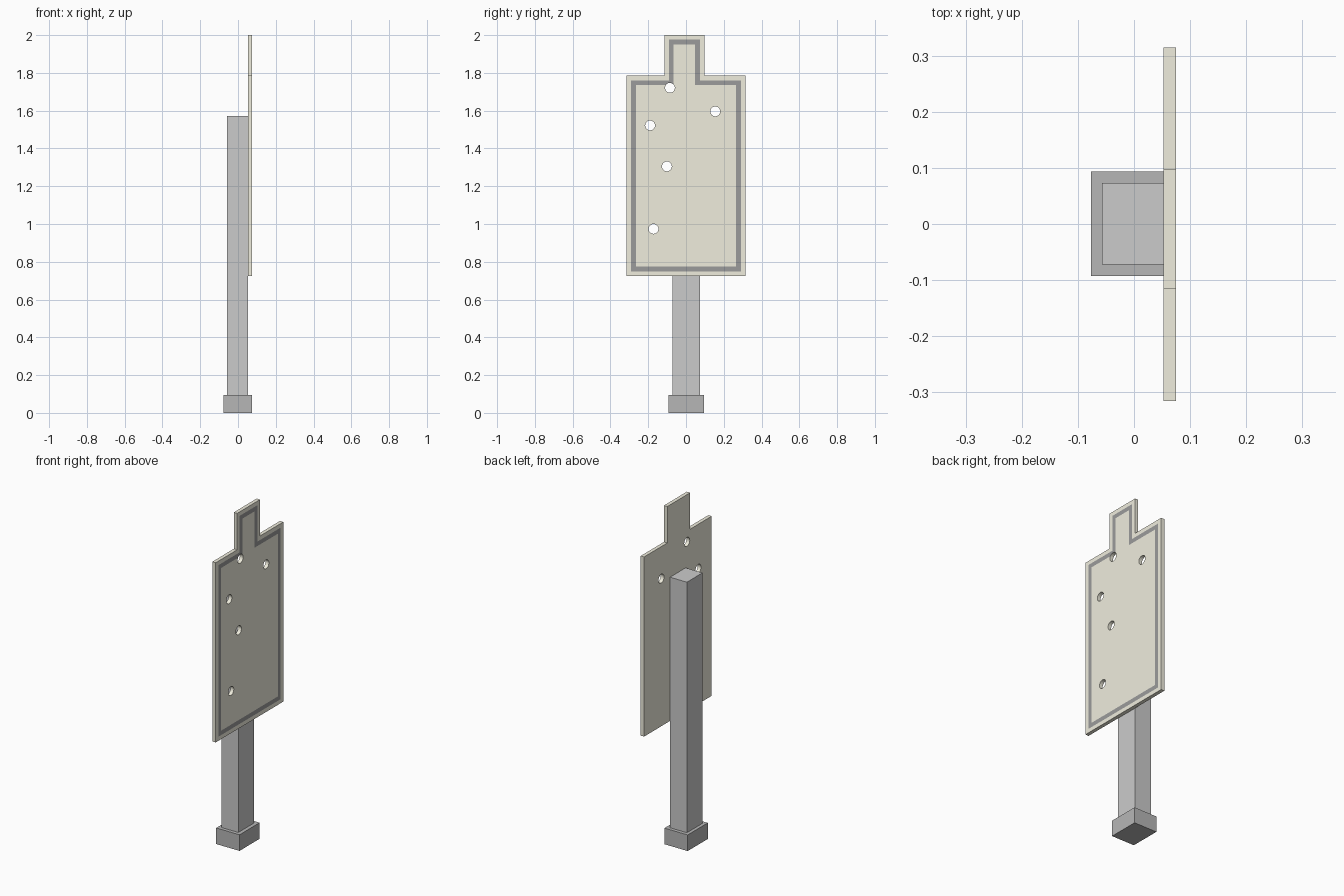
import bpy, bmesh
from mathutils import Matrix, Vector

if "Cube" in bpy.data.objects:
    bpy.data.objects.remove(bpy.data.objects["Cube"])


def material(name, rgb):
    m = bpy.data.materials.new(name)
    m.diffuse_color = (*rgb, 1)
    m.use_nodes = True
    m.node_tree.nodes["Principled BSDF"].inputs["Base Color"].default_value = m.diffuse_color
    return m


def finish(name, bm, mats=()):
    bmesh.ops.recalc_face_normals(bm, faces=bm.faces)
    me = bpy.data.meshes.new(name)
    bm.to_mesh(me)
    bm.free()
    for m in mats:
        me.materials.append(m)
    ob = bpy.data.objects.new(name, me)
    bpy.context.collection.objects.link(ob)
    return ob


def box(name, lo, hi, mat):
    lo, hi = Vector(lo), Vector(hi)
    bm = bmesh.new()
    bmesh.ops.create_cube(bm, size=1, matrix=Matrix.Translation((lo + hi) / 2)
                          @ Matrix.Diagonal((*(hi - lo), 1)))
    return finish(name, bm, [mat])


sand = material("sand", (0.87, 0.85, 0.73))
dark = material("dark_line", (0.33, 0.33, 0.33))
grey = material("post_grey", (0.55, 0.55, 0.55))
base_grey = material("base_grey", (0.47, 0.47, 0.47))

# Foot block and upright post
box("base", (-0.077, -0.093, 0), (0.075, 0.094, 0.095), base_grey)
box("post", (-0.057, -0.072, 0.095), (0.053, 0.073, 1.573), grey)

# Silhouette board, extruded along x
X0, X1 = 0.053, 0.075
outline = [(-0.315, 0.725), (0.315, 0.725), (0.315, 1.785), (0.098, 1.785),
           (0.098, 2.0), (-0.115, 2.0), (-0.115, 1.785), (-0.315, 1.785)]
bm = bmesh.new()
back = bm.faces.new([bm.verts.new((X0, y, z)) for y, z in outline])
ext = bmesh.ops.extrude_face_region(bm, geom=[back], use_keep_orig=True)
bmesh.ops.translate(bm, vec=(X1 - X0, 0, 0),
                    verts=[g for g in ext["geom"] if isinstance(g, bmesh.types.BMVert)])
bmesh.ops.recalc_face_normals(bm, faces=bm.faces)

# Dark border line: two insets on the face
front = max(bm.faces, key=lambda f: f.calc_center_median().x)
bmesh.ops.inset_region(bm, faces=[front], thickness=0.024, use_even_offset=True)
line = bmesh.ops.inset_region(bm, faces=[front], thickness=0.026, use_even_offset=True)
for f in line["faces"]:
    f.material_index = 1
board = finish("target_board", bm, [sand, dark])

# Round holes through the board
holes = [(-0.085, 1.721), (0.155, 1.596), (-0.19, 1.522), (-0.101, 1.305), (-0.172, 0.974)]
bm = bmesh.new()
for y, z in holes:
    bmesh.ops.create_cone(bm, cap_ends=True, segments=24, radius1=0.026, radius2=0.026,
                          depth=0.04, matrix=Matrix.Translation(((X0 + X1) / 2, y, z))
                          @ Matrix.Rotation(1.5707963, 4, 'Y'))
cutter = finish("hole_cutter", bm, [sand])
cutter.hide_render = True

mod = board.modifiers.new("holes", 'BOOLEAN')
mod.operation = 'DIFFERENCE'
mod.solver = 'EXACT'
mod.object = cutter
bpy.context.view_layer.objects.active = board
bpy.ops.object.modifier_apply(modifier=mod.name)
bpy.data.objects.remove(cutter)
